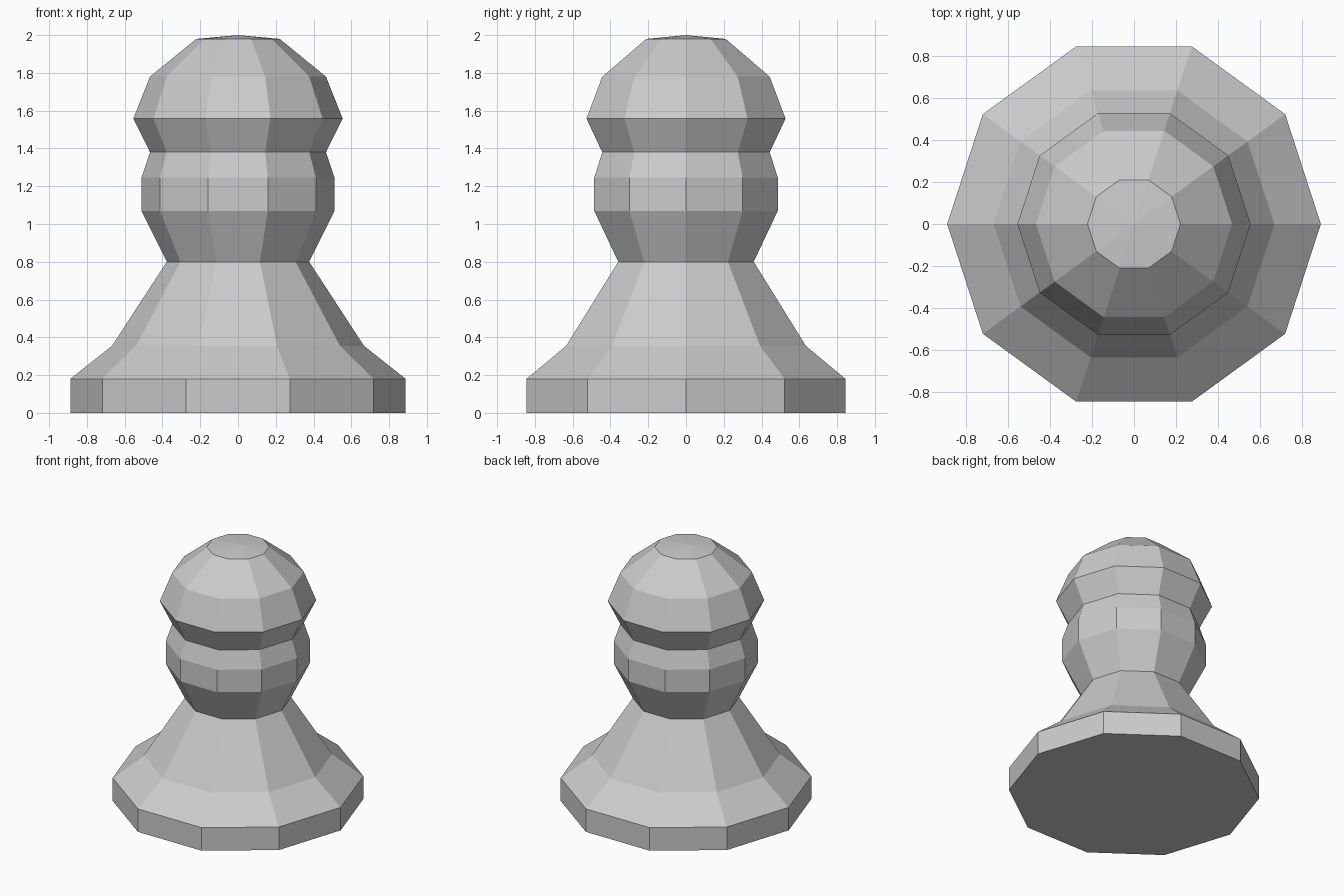
import bpy, bmesh
from math import cos, sin, tau

if "Cube" in bpy.data.objects:
    bpy.data.objects.remove(bpy.data.objects["Cube"])

SIDES = 10

# Profile from the foot up: (radius, height)
PROFILE = [
    (0.888, 0.0), (0.888, 0.18),                   # foot
    (0.667, 0.355), (0.377, 0.80),                 # flared skirt and waist
    (0.511, 1.07), (0.511, 1.245), (0.466, 1.38),  # collar
    (0.554, 1.558), (0.466, 1.78), (0.221, 1.98),  # head
]

bm = bmesh.new()
rings = [[bm.verts.new((r * cos(tau * i / SIDES), r * sin(tau * i / SIDES), z))
          for i in range(SIDES)] for r, z in PROFILE]

# Side walls between neighbouring rings
for low, high in zip(rings, rings[1:]):
    for i in range(SIDES):
        j = (i + 1) % SIDES
        bm.faces.new((low[i], low[j], high[j], high[i]))

# Flat underside and shallow pointed crown
bm.faces.new(rings[0][::-1])
tip = bm.verts.new((0, 0, 2.0))
for i in range(SIDES):
    bm.faces.new((rings[-1][i], rings[-1][(i + 1) % SIDES], tip))

mesh = bpy.data.meshes.new("pawn")
bm.to_mesh(mesh)
bm.free()
bpy.context.collection.objects.link(bpy.data.objects.new("pawn", mesh))
